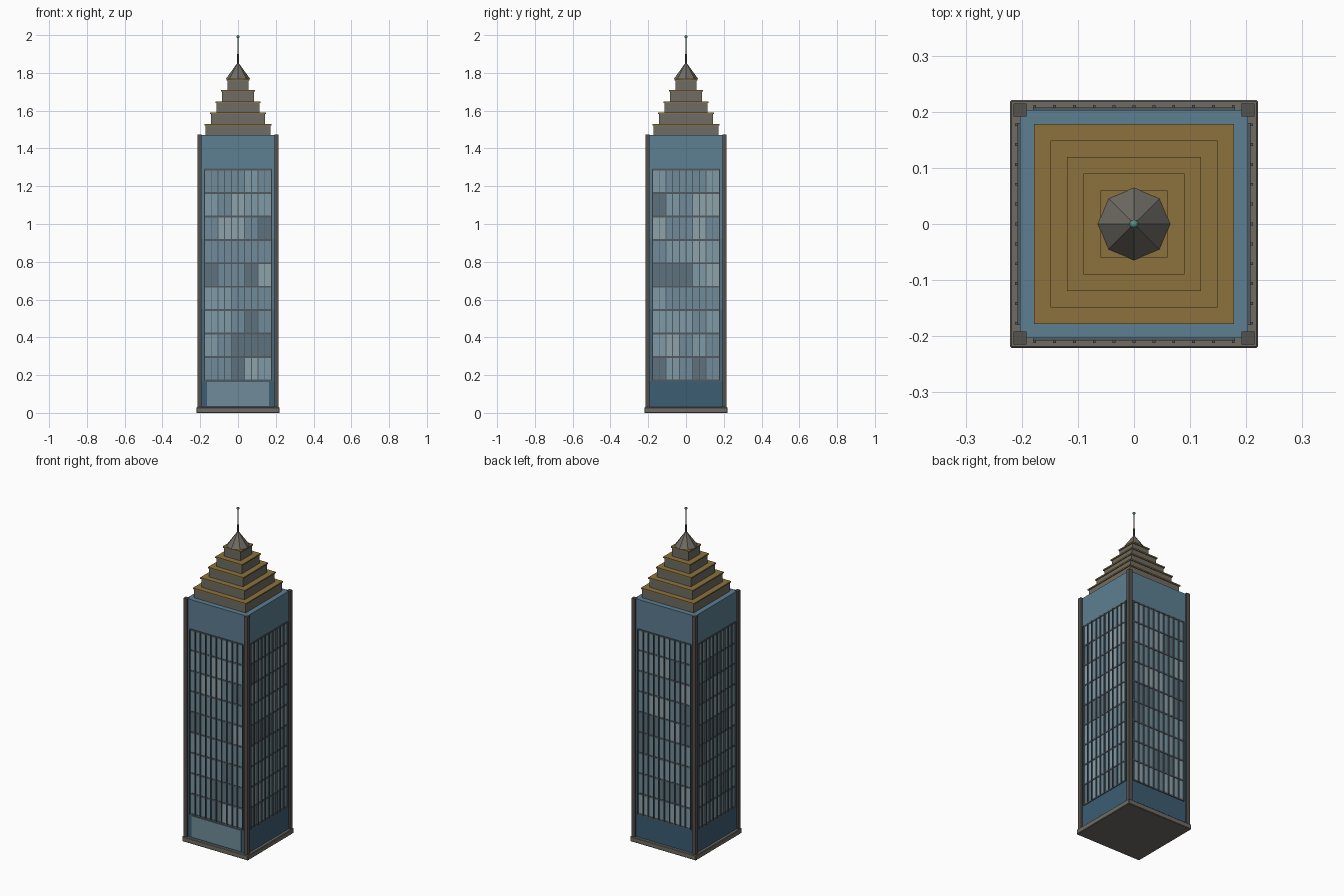
import bpy, bmesh, math, random
from mathutils import Matrix, Vector

if "Cube" in bpy.data.objects:
    bpy.data.objects.remove(bpy.data.objects["Cube"])
random.seed(4)


def mat(name, rgb):
    m = bpy.data.materials.new(name)
    m.diffuse_color = (*rgb, 1)
    m.use_nodes = True
    m.node_tree.nodes["Principled BSDF"].inputs["Base Color"].default_value = m.diffuse_color
    return m


STONE = mat("stone", (0.16, 0.15, 0.13))
DARK = mat("dark_stone", (0.09, 0.085, 0.078))
GOLD = mat("gold", (0.26, 0.17, 0.045))
FRAME = mat("frame", (0.085, 0.105, 0.12))
GREEN = mat("patina", (0.10, 0.28, 0.22))
GLASS = [mat("glass_%d" % i, c) for i, c in enumerate(
    [(0.11, 0.17, 0.21), (0.16, 0.26, 0.32), (0.21, 0.32, 0.38), (0.27, 0.36, 0.41)])]
WALL = [mat("wall_%d" % i, c) for i, c in enumerate(
    [(0.045, 0.11, 0.17), (0.065, 0.14, 0.20), (0.085, 0.175, 0.24), (0.11, 0.21, 0.285)])]


def finish(bm, name, mats):
    me = bpy.data.meshes.new(name)
    bm.to_mesh(me)
    bm.free()
    for m in mats:
        me.materials.append(m)
    ob = bpy.data.objects.new(name, me)
    bpy.context.collection.objects.link(ob)
    return ob


def add_box(bm, lo, hi, index=0, turn=0):
    """Axis-aligned box, turned in quarter turns about z."""
    lo, hi = Vector(lo), Vector(hi)
    m = (Matrix.Rotation(turn * math.pi / 2, 4, 'Z') @ Matrix.Translation((lo + hi) / 2)
         @ Matrix.Diagonal((*(hi - lo), 1)))
    r = bmesh.ops.create_cube(bm, size=1, matrix=m)
    for f in {f for v in r["verts"] for f in v.link_faces}:
        f.material_index = index


def slab(name, half, z0, z1, material, bevel=0):
    bm = bmesh.new()
    add_box(bm, (-half, -half, z0), (half, half, z1))
    if bevel:
        bmesh.ops.bevel(bm, geom=bm.edges[:], offset=bevel, segments=1, affect='EDGES')
    return finish(bm, name, [material])


def cone(name, r0, r1, z0, z1, sides, material):
    bm = bmesh.new()
    bmesh.ops.create_cone(bm, cap_ends=True, segments=sides, radius1=r0, radius2=r1,
                          depth=z1 - z0, matrix=Matrix.Translation((0, 0, (z0 + z1) / 2)))
    return finish(bm, name, [material])


# Plinth
slab("plinth", 0.221, 0, 0.03, STONE, 0.003)

# Shaft, darker towards the ground
bm = bmesh.new()
add_box(bm, (-0.2035, -0.2035, 0.03), (0.2035, 0.2035, 1.47))
cuts = [0.17, 0.55, 0.92]
for z in cuts:
    bmesh.ops.bisect_plane(bm, geom=bm.verts[:] + bm.edges[:] + bm.faces[:],
                           plane_co=(0, 0, z), plane_no=(0, 0, 1))
for f in bm.faces:
    f.material_index = sum(f.calc_center_median().z > z for z in cuts)
finish(bm, "shaft", WALL)

# Corner piers
bm = bmesh.new()
for k in range(4):
    add_box(bm, (0.192, 0.192, 0.03), (0.215, 0.215, 1.473), 0, k)
finish(bm, "corner_piers", [DARK])

# Window grid on all four sides
COLS, ROWS = 10, 9
Z0, Z1, HALF = 0.172, 1.288, 0.177
dx, dz = 2 * HALF / COLS, (Z1 - Z0) / ROWS
panes, bars, mullions = bmesh.new(), bmesh.new(), bmesh.new()
for k in range(4):
    for j in range(ROWS):
        z = Z0 + j * dz
        for i in range(COLS):
            if i % 2 == 0:
                shade = random.choice([0, 1, 1, 2, 2, 3])
            x = -HALF + i * dx
            add_box(panes, (x, -0.205, z), (x + dx, -0.2, z + dz), shade, k)
    for j in range(ROWS + 1):
        z = Z0 + j * dz
        add_box(bars, (-0.18, -0.2075, z - 0.005), (0.18, -0.2, z + 0.005), 0, k)
    for i in range(COLS + 1):
        x = -HALF + i * dx
        add_box(mullions, (x - 0.0025, -0.212, Z0), (x + 0.0025, -0.204, Z1), 0, k)
finish(panes, "window_panes", GLASS)
finish(bars, "floor_bars", [FRAME])
finish(mullions, "mullions", [FRAME])

# Entrance glazing on the front
bm = bmesh.new()
add_box(bm, (-0.165, -0.2075, 0.037), (0.165, -0.2, 0.163))
finish(bm, "entrance_panel", [GLASS[1]])

# Stepped crown: stone tiers with gold ledges
for i, half in enumerate([0.178, 0.149, 0.119, 0.09, 0.06]):
    z = 1.47 + 0.0595 * i
    slab("crown_tier_%d" % (i + 1), half - 0.005, z, z + 0.0545, STONE)
    slab("crown_ledge_%d" % (i + 1), half, z + 0.0525, z + 0.0605, GOLD)

# Octagonal cap and mast
cone("cap_roof", 0.065, 0.003, 1.767, 1.853, 8, STONE)
cone("mast_base", 0.0055, 0.004, 1.845, 1.90, 8, DARK)
cone("mast", 0.003, 0.0025, 1.895, 1.99, 8, STONE)
bm = bmesh.new()
bmesh.ops.create_uvsphere(bm, u_segments=10, v_segments=6, radius=0.008,
                          matrix=Matrix.Translation((0, 0, 1.992)))
finish(bm, "mast_ball", [GREEN])
